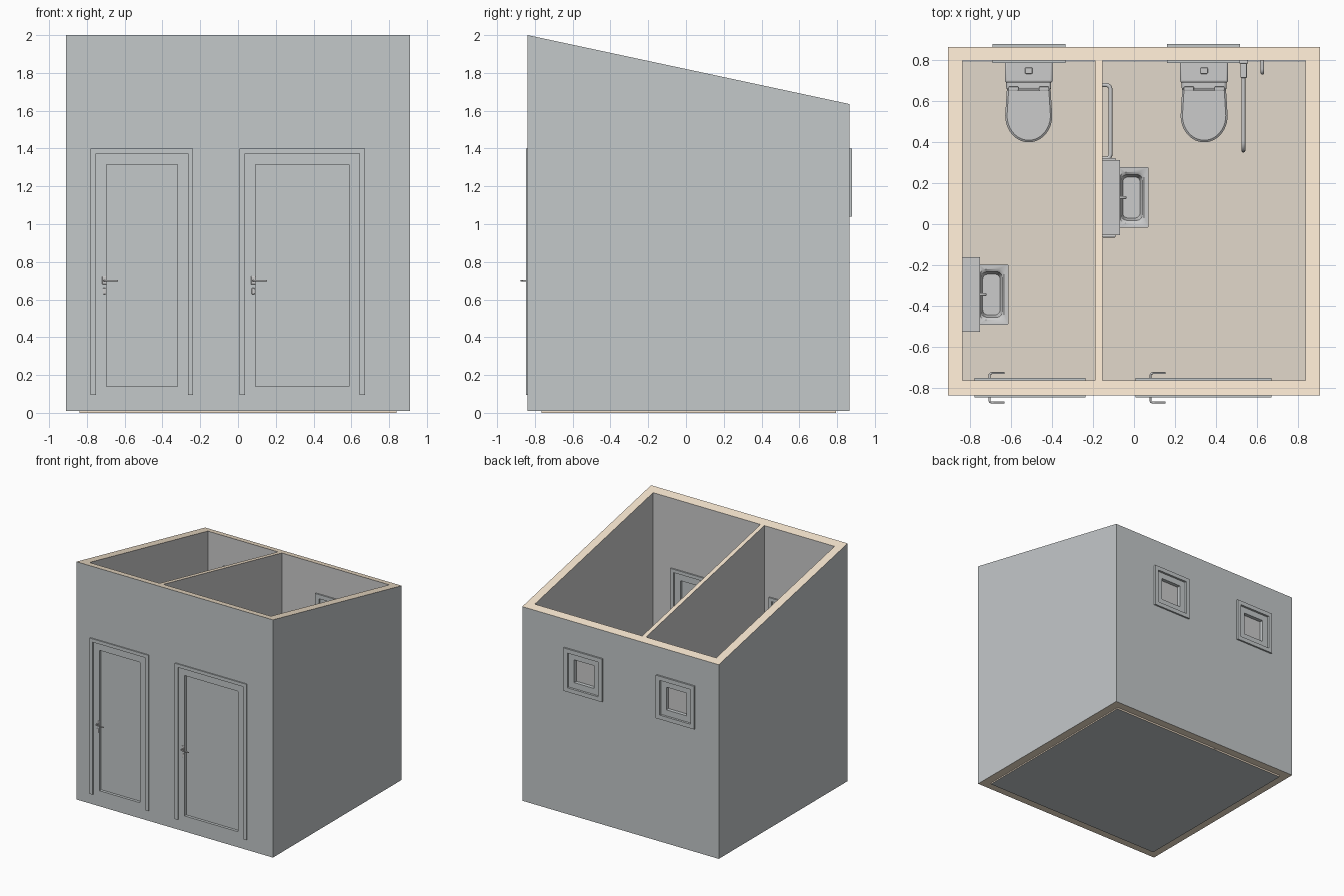
import bpy, bmesh, math
from mathutils import Vector

if "Cube" in bpy.data.objects:
    bpy.data.objects.remove(bpy.data.objects["Cube"])

X, YF, YB = 0.91, -0.838, 0.866            # outer walls
IX, IYF, IYB = 0.84, -0.765, 0.80          # inner walls
PX0, PX1 = -0.19, -0.155                   # partition
FL = 0.095                                 # floor level


def material(name, rgb):
    m = bpy.data.materials.new(name)
    m.diffuse_color = (*rgb, 1)
    m.use_nodes = True
    m.node_tree.nodes["Principled BSDF"].inputs["Base Color"].default_value = m.diffuse_color
    return m


SLATE = material("slate_grey", (0.55, 0.58, 0.59))
TAN = material("cut_edge_tan", (0.92, 0.78, 0.62))
FLOOR = material("floor_tan", (0.76, 0.69, 0.6))
PLAIN = material("inside_grey", (0.72, 0.72, 0.72))


def make(name, bm, mats=()):
    bmesh.ops.recalc_face_normals(bm, faces=bm.faces)
    me = bpy.data.meshes.new(name)
    bm.to_mesh(me)
    bm.free()
    ob = bpy.data.objects.new(name, me)
    bpy.context.collection.objects.link(ob)
    for m in mats:
        me.materials.append(m)
    return ob


def activate(ob):
    bpy.ops.object.select_all(action='DESELECT')
    ob.select_set(True)
    bpy.context.view_layer.objects.active = ob


def smooth(ob, angle=35):
    activate(ob)
    bpy.ops.object.shade_smooth_by_angle(angle=math.radians(angle))


def boxes(name, spans, mats=(), bevel=0):
    """One mesh made of boxes given as (x0, x1, y0, y1, z0, z1)."""
    bm = bmesh.new()
    for s in spans:
        vs = bmesh.ops.create_cube(bm, size=1)["verts"]
        for v in vs:
            v.co = Vector([s[2 * i] if v.co[i] < 0 else s[2 * i + 1] for i in range(3)])
    ob = make(name, bm, mats)
    if bevel:
        b = ob.modifiers.new("round", 'BEVEL')
        b.width, b.segments = bevel, 3
        smooth(ob)
    return ob


def loft(name, rings):
    """Skin closed rings of equal length and cap both ends."""
    bm = bmesh.new()
    rows = [[bm.verts.new(p) for p in r] for r in rings]
    n = len(rows[0])
    for a, b in zip(rows, rows[1:]):
        for i in range(n):
            bm.faces.new((a[i], a[(i + 1) % n], b[(i + 1) % n], b[i]))
    bm.faces.new(rows[0])
    bm.faces.new(rows[-1])
    ob = make(name, bm)
    smooth(ob)
    return ob


def tube(name, pts, r):
    cu = bpy.data.curves.new(name, 'CURVE')
    cu.dimensions = '3D'
    cu.bevel_depth, cu.bevel_resolution, cu.use_fill_caps = r, 3, True
    sp = cu.splines.new('POLY')
    sp.points.add(len(pts) - 1)
    for p, c in zip(sp.points, pts):
        p.co = (*c, 1)
    ob = bpy.data.objects.new(name, cu)
    bpy.context.collection.objects.link(ob)
    return ob


def bend(a, corner, b, r, n=6):
    """Points rounding the corner between a and b."""
    c = Vector(corner)
    p, q = c + (Vector(a) - c).normalized() * r, c + (Vector(b) - c).normalized() * r
    return [(1 - t) ** 2 * p + 2 * t * (1 - t) * c + t * t * q for t in [i / n for i in range(n + 1)]]


def surround(x0, x1, z0, z1, w, y0, y1, bottom=0, top=0):
    s = [(x0, x0 + w, y0, y1, z0, z1), (x1 - w, x1, y0, y1, z0, z1),
         (x0 + w, x1 - w, y0, y1, z1 - (top or w), z1)]
    return s + ([(x0 + w, x1 - w, y0, y1, z0, z0 + bottom)] if bottom else [])


# Wall shell: sloped block with rooms, doorways and windows cut out
doors = [("left", -0.78, -0.237), ("right", 0.008, 0.672)]
windows = [("left", -0.692, -0.336), ("right", 0.162, 0.518)]
WZ0, WZ1, CW, WC = 1.04, 1.40, 0.028, 0.035
walls = boxes("walls", [(-X, X, YF, YB, 0.01, 1.0)])
for v in walls.data.vertices:
    if v.co.z > 0.5:
        v.co.z = 2.0 - (v.co.y - YF) * 0.365 / (YB - YF)
rooms = boxes("room_cutter", [(-IX, PX0, IYF, IYB, -1, 3), (PX1, IX, IYF, IYB, -1, 3)])
holes = boxes("opening_cutter",
              [(a + CW, b - CW, YF - .1, IYF + .1, FL, 1.372) for _, a, b in doors] +
              [(a + WC, b - WC, IYB - .1, YB + .1, WZ0 + WC, WZ1 - WC) for _, a, b in windows])
for cutter in (rooms, holes):
    cutter.hide_render = True
    mod = walls.modifiers.new("cut", 'BOOLEAN')
    mod.operation, mod.solver, mod.object = 'DIFFERENCE', 'EXACT', cutter
    activate(walls)
    bpy.ops.object.modifier_apply(modifier=mod.name)
    bpy.data.objects.remove(cutter)
walls.data.materials.clear()
for m in (SLATE, TAN, PLAIN):
    walls.data.materials.append(m)
for f in walls.data.polygons:
    c = f.center
    outside = abs(c.x) > X - .01 or c.y < YF + .01 or c.y > YB - .01
    f.material_index = 1 if abs(f.normal.z) > 0.5 and (c.z > 1.5 or c.z < .05) else 0 if outside else 2

# Floor slab: tan sides, grey underside
floor = boxes("floor", [(-IX, IX, IYF, IYB - .005, 0, FL)], (TAN, SLATE, FLOOR))
for f in floor.data.polygons:
    f.material_index = 1 if f.normal.z < -.5 else 2 if f.normal.z > .5 else 0

# Doors: casings on both sides, leaf with sunken panel, handles
for side, a, b in doors:
    boxes(f"{side}_door_casing", surround(a, b, FL, 1.40, CW, YF - .01, YF) +
          surround(a, b, FL, 1.40, CW, IYF, IYF + .012), (SLATE,))
    boxes(f"{side}_door_leaf", surround(a + CW, b - CW, FL, 1.372, 0.056, YF, IYF, .045, .057), (SLATE,))
    boxes(f"{side}_door_panel", [(a + .08, b - .08, -.815, -.788, .13, 1.32)], (SLATE,))
    hx = a + 0.073
    for tag, y, d in (("outer", YF, -1), ("inner", IYF, 1)):
        y0, y1 = sorted((y, y + d * .006))
        boxes(f"{side}_{tag}_handle_plates", [(hx - .012, hx + .012, y0, y1, .68, .725),
                                              (hx - .009, hx + .009, y0, y1, .628, .66)], bevel=.003)
        yl = y + d * .035
        tube(f"{side}_{tag}_lever", [(hx, y, .70)] +
             bend((hx, y, .70), (hx, yl, .70), (hx + .07, yl, .70), .012) + [(hx + .073, yl, .70)], .005)

# Windows: casings on both sides, sash and pane
for side, a, b in windows:
    boxes(f"{side}_window_casing", surround(a, b, WZ0, WZ1, WC, YB, YB + .014, WC) +
          surround(a, b, WZ0, WZ1, WC, IYB - .012, IYB, WC), (SLATE,))
    boxes(f"{side}_window_sash", surround(a + WC, b - WC, WZ0 + WC, WZ1 - WC, .05, IYB, YB - .004, .05), (SLATE,))
    boxes(f"{side}_window_pane", [(a + .08, b - .08, .82, .832, WZ0 + .08, WZ1 - .08)])


def d_ring(cx, half, back, front, z, n=24):
    """D outline: straight back, elliptical nose toward -y."""
    mid = front + (back - front) * 0.5
    arc = [(cx + half * math.cos(t), mid - (mid - front) * math.sin(t), z)
           for t in [math.pi * i / n for i in range(n + 1)]]
    return [(cx + half * .93, back, z)] + arc + [(cx - half * .93, back, z)]


# Toilets: pedestal, seat lid, hinge bar, cistern, lid and button
for side, cx in (("left", -0.515), ("right", 0.343)):
    prof = [(.07, .70, .52, FL), (.065, .70, .52, .15), (.075, .70, .49, .22),
            (.10, .70, .43, .29), (.11, .70, .41, .315), (.11, .70, .41, .335)]
    loft(f"{side}_toilet_bowl", [d_ring(cx, *p) for p in prof])
    seat = [(.108, .655, .406, .335), (.115, .66, .40, .34), (.115, .66, .40, .357), (.106, .652, .41, .364)]
    loft(f"{side}_toilet_seat", [d_ring(cx, *p) for p in seat])
    boxes(f"{side}_toilet_shelf", [(cx - .11, cx + .11, .655, IYB, .27, .337)], bevel=.012)
    boxes(f"{side}_seat_hinges", [(cx + s - .025, cx + s + .025, .652, .672, .337, .368) for s in (-.075, .075)], bevel=.005)
    boxes(f"{side}_cistern", [(cx - .11, cx + .11, .70, .795, .337, .555)], bevel=.02)
    boxes(f"{side}_cistern_lid", [(cx - .117, cx + .117, .692, .798, .55, .575)], bevel=.01)
    boxes(f"{side}_flush_button", [(cx - .018, cx + .018, .735, .765, .57, .58)], bevel=.004)


def round_rect(x0, x1, y0, y1, z, r, n=5):
    pts = []
    for k, (cx, cy) in enumerate(((x1 - r, y1 - r), (x0 + r, y1 - r), (x0 + r, y0 + r), (x1 - r, y0 + r))):
        for i in range(n + 1):
            t = math.pi / 2 * (k + i / n)
            pts.append((cx + r * math.cos(t), cy + r * math.sin(t), z))
    return pts


# Wash basins: wall cabinet, hollow basin, tap
for side, x, y in (("left", -IX, -.345), ("right", PX1, .13)):
    boxes(f"{side}_basin_cabinet", [(x, x + .087, y - .183, y + .183, FL, .79)])
    shape = [(.08, .18, .11, .52, .02), (.08, .225, .148, .56, .004), (.08, .225, .148, .62, .004),
             (.088, .205, .125, .62, .025), (.095, .195, .112, .61, .025), (.10, .185, .10, .56, .025)]
    loft(f"{side}_basin", [round_rect(x + a, x + b, y - h, y + h, z, r) for a, b, h, z, r in shape])
    tube(f"{side}_tap", [(x + .08, y, .68), (x + .105, y, .68), (x + .112, y, .67)], .008)

# Cabinet side brackets in the large room
boxes("cabinet_brackets", [(PX1, -.09, s, s + .012, .60, .615) for s in (-.065, .311)], bevel=.003)

# Wall grab rail beside the right toilet
p = [(PX1, .68, .56), (-.115, .68, .56), (-.115, .32, .56), (PX1, .32, .56)]
tube("wall_grab_rail", [p[0]] + bend(p[0], p[1], p[2], .025) + bend(p[1], p[2], p[3], .025) + [p[3]], .01)

# Folding support rail: hairpin tube on a wall plate
p = [(.535, .795, .57), (.535, .36, .57), (.535, .36, .46), (.535, .795, .46)]
tube("folding_support_rail", [p[0]] + bend(p[0], p[1], p[2], .05) + bend(p[1], p[2], p[3], .05) + [p[3]], .01)
boxes("support_rail_plate", [(.515, .558, .785, IYB, .42, .61), (.52, .552, .715, .785, .55, .59)], bevel=.004)

# Paper holder arm
p = [(.628, IYB, .50), (.628, .74, .50), (.628, .74, .45)]
tube("paper_holder", [p[0]] + bend(p[0], p[1], p[2], .02) + [p[2]], .009)
